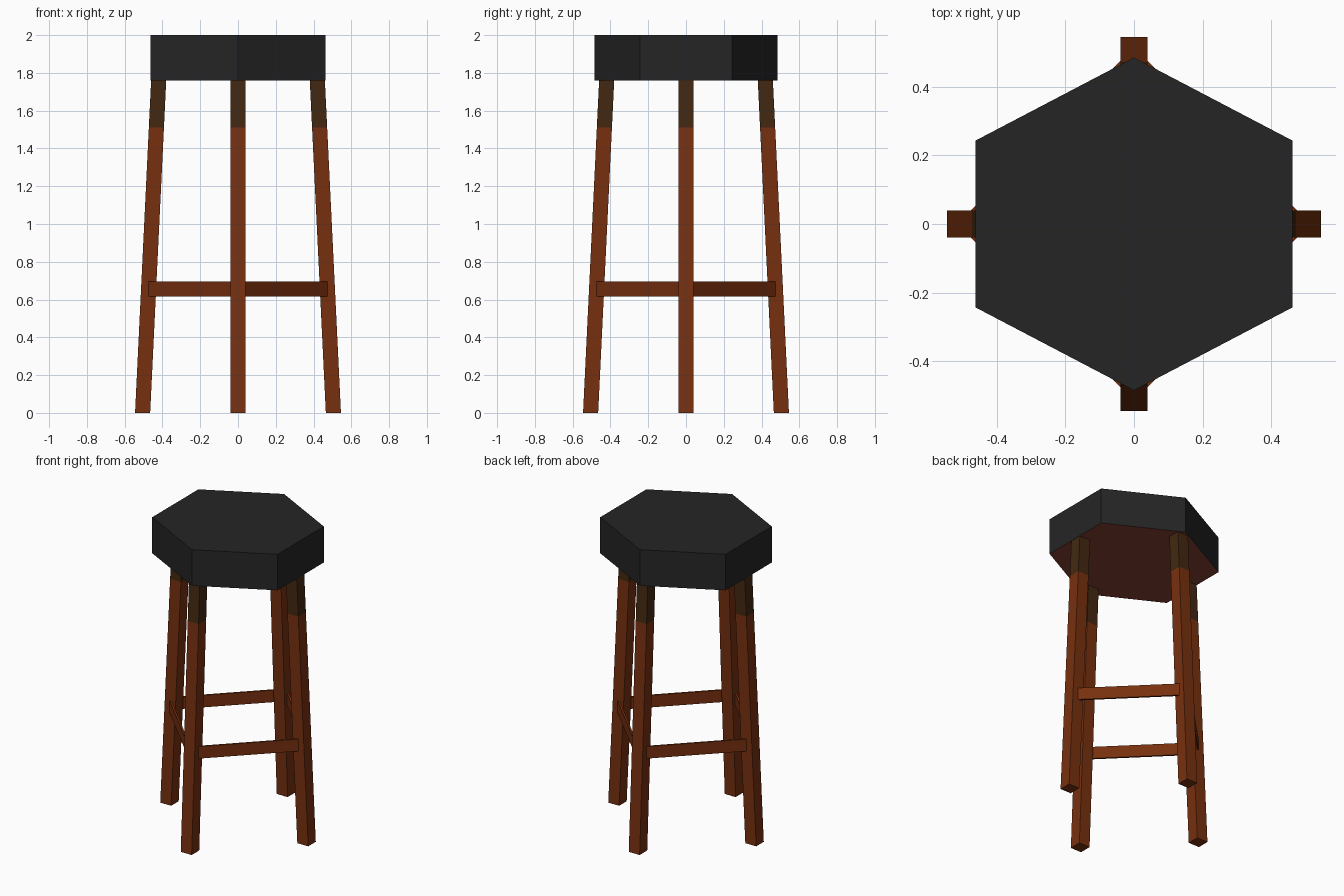
import bpy, bmesh, math
from mathutils import Matrix

if "Cube" in bpy.data.objects:
    bpy.data.objects.remove(bpy.data.objects["Cube"])


def material(name, hex_rgb):
    def lin(c):
        c /= 255
        return c / 12.92 if c <= 0.04045 else ((c + 0.055) / 1.055) ** 2.4
    m = bpy.data.materials.new(name)
    m.diffuse_color = (*[lin((hex_rgb >> s) & 255) for s in (16, 8, 0)], 1)
    m.use_nodes = True
    m.node_tree.nodes["Principled BSDF"].inputs["Base Color"].default_value = m.diffuse_color
    return m


wood = material("red brown wood", 0x77300F)
dark_wood = material("dark wood", 0x432811)
black = material("black cushion", 0x252525)
under = material("underside brown", 0x82402F)


def finish(bm, name, mats):
    bmesh.ops.recalc_face_normals(bm, faces=bm.faces)
    me = bpy.data.meshes.new(name)
    bm.to_mesh(me)
    bm.free()
    for m in mats:
        me.materials.append(m)
    ob = bpy.data.objects.new(name, me)
    bpy.context.collection.objects.link(ob)
    return ob


# Hexagonal seat, slightly widened in x, with a brown underside
bm = bmesh.new()
ring = [(0, 0.485), (-0.462, 0.243), (-0.462, -0.243),
        (0, -0.485), (0.462, -0.243), (0.462, 0.243)]
base = bm.faces.new([bm.verts.new((x, y, 1.76)) for x, y in ring])
top = bmesh.ops.extrude_face_region(bm, geom=[base], use_keep_orig=True)
bmesh.ops.translate(bm, vec=(0, 0, 0.24),
                    verts=[v for v in top["geom"] if isinstance(v, bmesh.types.BMVert)])
for f in bm.faces:
    f.material_index = 1 if f.calc_center_median().z < 1.77 else 0
finish(bm, "seat", [black, under])

H = 0.04                 # half leg width
LEVELS = (0, 1.51, 1.765)  # foot, start of dark band, seat


def leg_centre(z):
    return 0.505 - 0.085 * z / 1.76


names = ("right", "back", "left", "front")
for i, name in enumerate(names):
    turn = Matrix.Rotation(i * math.pi / 2, 4, "Z")

    # Splayed leg with a dark band at the top
    bm = bmesh.new()
    rings = []
    for z in LEVELS:
        c = leg_centre(z)
        rings.append([bm.verts.new((c + sx * H, sy * H, z))
                      for sx, sy in ((-1, -1), (1, -1), (1, 1), (-1, 1))])
    bm.faces.new(rings[0])
    bm.faces.new(rings[-1]).material_index = 1
    for k in range(2):
        for j in range(4):
            n = (j + 1) % 4
            f = bm.faces.new((rings[k][j], rings[k][n], rings[k + 1][n], rings[k + 1][j]))
            f.material_index = k
    bm.transform(turn)
    finish(bm, name + "_leg", [wood, dark_wood])

    # Thin footrest board joining this leg to the next
    bm = bmesh.new()
    bmesh.ops.create_cube(bm, size=1)
    bm.transform(turn @ Matrix.Rotation(math.pi / 4, 4, "Z")
                 @ Matrix.Translation((0.515 / math.sqrt(2) - 0.006, 0, 0.655))
                 @ Matrix.Diagonal((0.012, 0.64, 0.08, 1)))
    finish(bm, name + "_footrest", [wood])
